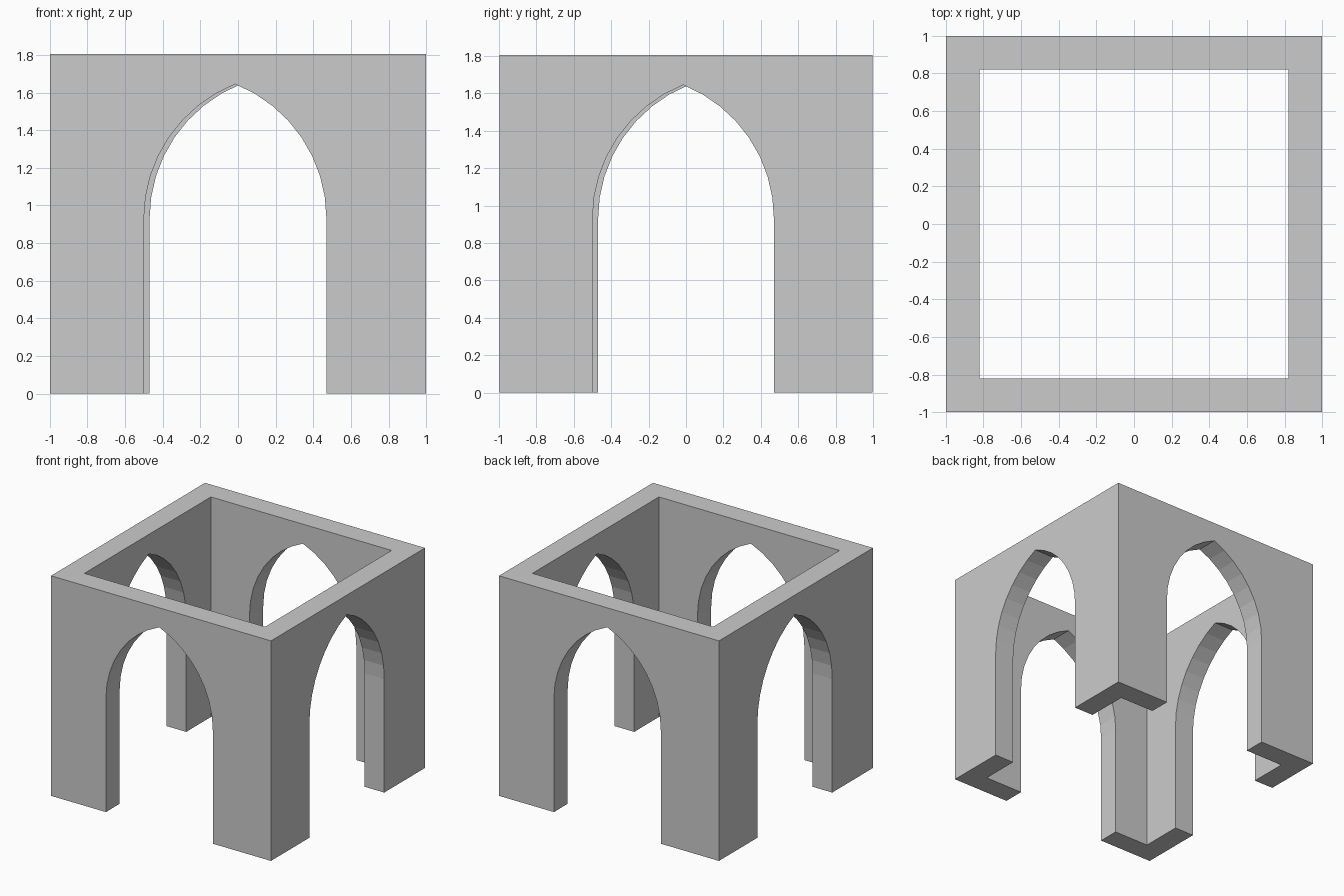
import bpy
import bmesh
from math import atan2, cos, sin, pi
from mathutils import Matrix, Vector

cube = bpy.data.objects.get("Cube")
if cube:
    bpy.data.objects.remove(cube, do_unlink=True)

OUTER, INNER, HEIGHT = 0.998, 0.82, 1.805     # half widths and height of the frame
HALF, SHIFT = 0.485, -0.015                   # opening half width, offset from centre
SPRING, APEX, STEPS = 0.93, 1.645, 8          # pointed arch

stone = bpy.data.materials.new("grey stone")
stone.use_nodes = True
grey = (0.6, 0.6, 0.6, 1)
stone.diffuse_color = grey
stone.node_tree.nodes["Principled BSDF"].inputs["Base Color"].default_value = grey


def opening():
    """Points of the pointed opening, from its right foot to its left foot."""
    rise = APEX - SPRING
    radius = (rise ** 2 + HALF ** 2) / (2 * HALF)
    sweep = atan2(rise, radius - HALF)
    arc = [(HALF - radius + radius * cos(sweep * i / STEPS),
            SPRING + radius * sin(sweep * i / STEPS)) for i in range(STEPS + 1)]
    right = [(HALF, 0)] + arc
    left = [(-x, z) for x, z in reversed(right[:-1])]
    return [(x + SHIFT, z) for x, z in right + left]


def wall_outline(half):
    """Wall face with its arched opening, set at y = -half."""
    points = [(-half, 0), (-half, HEIGHT), (half, HEIGHT), (half, 0)] + opening()
    return [Vector((x, -half, z)) for x, z in points]


# Four mitred walls, each a quarter turn of the same one, welded at the corners
bm = bmesh.new()
for turn in range(4):
    spin = Matrix.Rotation(turn * pi / 2, 3, 'Z')
    front = [bm.verts.new(spin @ p) for p in wall_outline(OUTER)]
    back = [bm.verts.new(spin @ p) for p in wall_outline(INNER)]
    bm.faces.new(front)
    bm.faces.new(list(reversed(back)))
    for i in range(len(front)):
        if i in (0, 2):                       # mitred ends stay open for welding
            continue
        j = (i + 1) % len(front)
        bm.faces.new((front[i], back[i], back[j], front[j]))
bmesh.ops.remove_doubles(bm, verts=bm.verts, dist=0.0001)
bmesh.ops.recalc_face_normals(bm, faces=bm.faces)

mesh = bpy.data.meshes.new("arched_walls")
bm.to_mesh(mesh)
bm.free()
mesh.materials.append(stone)
walls = bpy.data.objects.new("arched_walls", mesh)
bpy.context.collection.objects.link(walls)
